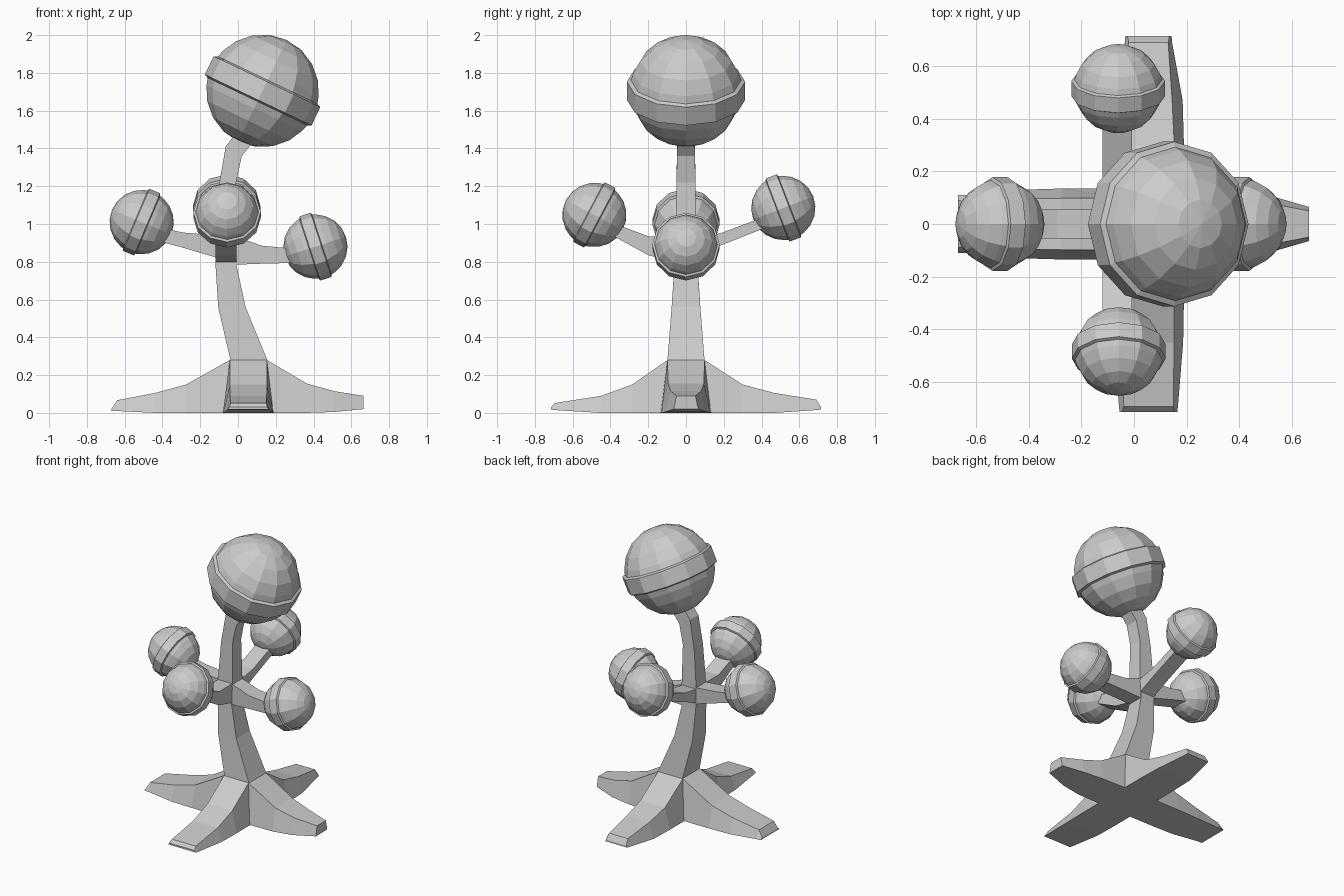
import bpy, bmesh, math
from mathutils import Vector

if "Cube" in bpy.data.objects:
    bpy.data.objects.remove(bpy.data.objects["Cube"])


def make_object(name, bm):
    bmesh.ops.recalc_face_normals(bm, faces=bm.faces)
    mesh = bpy.data.meshes.new(name)
    bm.to_mesh(mesh)
    bm.free()
    ob = bpy.data.objects.new(name, mesh)
    bpy.context.collection.objects.link(ob)
    return ob


def loft(name, rings):
    """Skin a list of equal-sized point rings and cap both ends."""
    bm = bmesh.new()
    loops = [[bm.verts.new(p) for p in r] for r in rings]
    n = len(loops[0])
    for a, b in zip(loops, loops[1:]):
        for i in range(n):
            j = (i + 1) % n
            bm.faces.new((a[i], a[j], b[j], b[i]))
    bm.faces.new(loops[0])
    bm.faces.new(loops[-1])
    return make_object(name, bm)


def limb(name, origin_x, direction, stations):
    """Horizontal limb; station = distance, top z, bottom z, top and bottom half width."""
    d = Vector(direction)
    side = Vector((-d.y, d.x, 0))
    rings = []
    for dist, zt, zb, wt, wb in stations:
        c = Vector((origin_x, 0, 0)) + d * dist
        rings.append([c + side * s * w + Vector((0, 0, z))
                      for s, w, z in ((-1, wb, zb), (1, wb, zb), (1, wt, zt), (-1, wt, zt))])
    return loft(name, rings)


def banded_ball(name, center, axis, r, segments=12):
    """Low-poly ball with a raised belt around its equator."""
    half = [(r * math.cos(math.radians(a)), r * math.sin(math.radians(a)))
            for a in (18, 36, 54, 70)]
    half += [(.21 * r, .98 * r), (.18 * r, 1.05 * r)]
    profile = half + [(-h, q) for h, q in reversed(half)]
    rot = Vector(axis).to_track_quat('Z', 'Y')
    place = lambda p: Vector(center) + rot @ Vector(p)
    bm = bmesh.new()
    loops = []
    for h, q in profile:
        loops.append([bm.verts.new(place((q * math.cos(t), q * math.sin(t), h)))
                      for t in (2 * math.pi * i / segments for i in range(segments))])
    poles = [bm.verts.new(place((0, 0, s * r))) for s in (1, -1)]
    for i in range(segments):
        j = (i + 1) % segments
        for a, b in zip(loops, loops[1:]):
            bm.faces.new((a[i], a[j], b[j], b[i]))
        bm.faces.new((poles[0], loops[0][i], loops[0][j]))
        bm.faces.new((poles[1], loops[-1][j], loops[-1][i]))
    return make_object(name, bm)


RIGHT, LEFT, FRONT, BACK = (1, 0, 0), (-1, 0, 0), (0, -1, 0), (0, 1, 0)

# curved square trunk: left x, left z, right x, right z, half depth
trunk = [(-.04, .20, .155, .20, .098), (-.04, .28, .155, .28, .098),
         (-.105, .56, .04, .56, .076), (-.12, .80, -.01, .79, .06),
         (-.12, .94, -.005, .94, .056), (-.10, 1.21, -.01, 1.22, .05),
         (-.065, 1.41, .02, 1.36, .048), (-.02, 1.47, .06, 1.41, .046),
         (.05, 1.53, .11, 1.45, .045)]
loft("trunk", [[(xl, -w, zl), (xr, -w, zr), (xr, w, zr), (xl, w, zl)]
               for xl, zl, xr, zr, w in trunk])

# four spreading root legs, all starting at the trunk foot
foot = [(0, .28, 0, .098, .135), (.098, .28, 0, .098, .135)]
legs = {
    "right": (RIGHT, [(.31, .155, 0, .095, .13), (.455, .115, .005, .08, .11),
                      (.61, .09, .02, .05, .065)]),
    "left": (LEFT, [(.33, .15, 0, .098, .135), (.495, .105, 0, .095, .13),
                    (.695, .067, .01, .085, .11), (.725, .02, .01, .09, .11)]),
    "front": (FRONT, [(.285, .15, 0, .098, .135), (.45, .09, 0, .097, .132),
                      (.695, .052, .015, .095, .112), (.715, .03, .018, .1, .11)]),
    "back": (BACK, [(.30, .15, 0, .098, .135), (.47, .105, 0, .09, .13),
                    (.69, .07, .015, .075, .09), (.715, .03, .018, .08, .088)]),
}
for name, (d, stations) in legs.items():
    limb(name + "_leg", .055, d, foot + stations)

# four branches with their banded balls: stations, then ball centre and tilt
branches = {
    "right": (RIGHT, [(0, .935, .785), (.06, .93, .785), (.19, .885, .79), (.40, .865, .795)],
              (.41, 0, .88), 18),
    "left": (LEFT, [(0, .935, .80), (.06, .94, .825), (.23, .955, .875), (.36, .985, .91)],
             (-.51, 0, 1.01), 23),
    "front": (FRONT, [(0, .94, .79), (.06, .935, .80), (.20, .935, .835), (.40, 1.01, .945)],
              (-.058, -.485, 1.048), 28),
    "back": (BACK, [(0, .94, .80), (.06, .93, .83), (.18, .95, .885), (.42, 1.04, .98)],
             (-.06, .515, 1.085), 21),
}
for name, (d, stations, center, tilt) in branches.items():
    limb(name + "_branch", -.063, d, [(s, zt, zb, .056, .056) for s, zt, zb in stations])
    t = math.radians(tilt)
    axis = Vector(d) * math.cos(t) + Vector((0, 0, math.sin(t)))
    banded_ball(name + "_ball", center, axis, .17)

# large crown ball on top
t = math.radians(25.5)
banded_ball("crown_ball", (.13, 0, 1.705), (math.sin(t), 0, math.cos(t)), .298)
